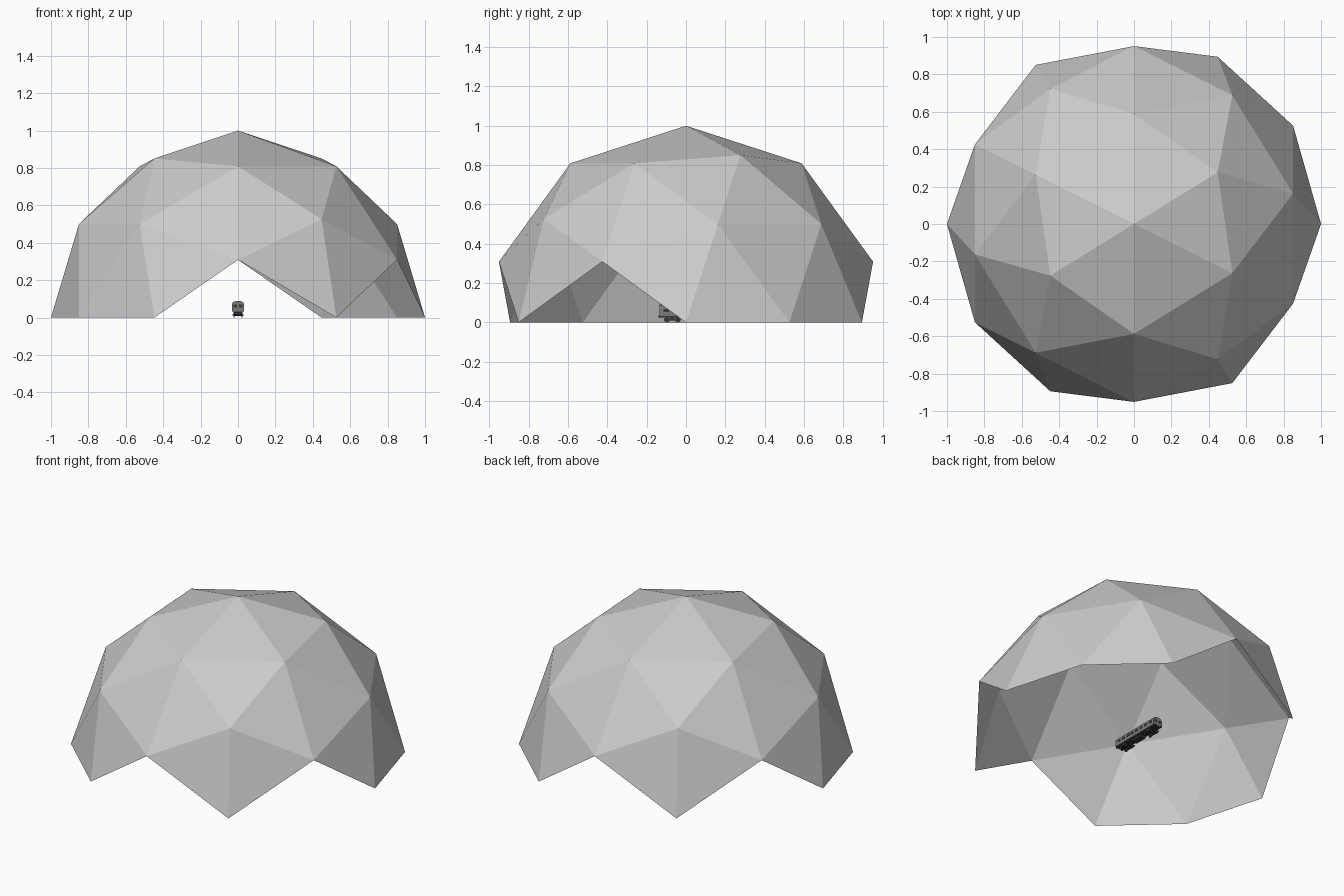
import bpy, bmesh, math
from mathutils import Matrix, Vector

if "Cube" in bpy.data.objects:
    bpy.data.objects.remove(bpy.data.objects["Cube"])


def material(name, v):
    m = bpy.data.materials.new(name)
    m.diffuse_color = (v, v, v, 1)
    m.use_nodes = True
    m.node_tree.nodes["Principled BSDF"].inputs["Base Color"].default_value = m.diffuse_color
    return m


GREY = material("light grey", 0.6)
BODY = material("mid grey", 0.2)
DARK = material("dark grey", 0.04)


def finish(name, bm, mat):
    me = bpy.data.meshes.new(name)
    bm.to_mesh(me)
    bm.free()
    me.materials.append(mat)
    ob = bpy.data.objects.new(name, me)
    bpy.context.collection.objects.link(ob)
    return ob


def boxes(name, items, mat):
    """Each item is (centre, size)."""
    bm = bmesh.new()
    for c, s in items:
        bmesh.ops.create_cube(bm, size=1, matrix=Matrix.Translation(c) @ Matrix.Diagonal((*s, 1)))
    finish(name, bm, mat)


def hull(points):
    bm = bmesh.new()
    for p in points:
        bm.verts.new(p)
    bmesh.ops.convex_hull(bm, input=bm.verts[:])
    return bm


# Dome: upper part of a once-divided icosahedron standing on an edge midpoint
phi = (1 + math.sqrt(5)) / 2
pts = []
for s in (1, -1):
    for t in (phi, -phi):
        pts += [Vector((s, 0, t)), Vector((t, s, 0)), Vector((0, t, s))]
ico = hull(pts)
turn = Matrix.Rotation(math.atan(1 / phi), 3, 'Z')
pts = [v.co for v in ico.verts] + [(e.verts[0].co + e.verts[1].co) / 2 for e in ico.edges]
dome = hull([turn @ p.normalized() for p in pts])
ico.free()
low = [f for f in dome.faces if min(v.co.z for v in f.verts) < -0.001]
bmesh.ops.delete(dome, geom=low, context='FACES')
finish("dome_shell", dome, GREY)

# Small rail coach under the dome: arched section run along y
Y0, Y1 = -0.135, 0.22
MID = (Y0 + Y1) / 2
half = 0.032
section = [(-half, 0.032), (half, 0.032), (half, 0.072)]
section += [(half * math.cos(a), 0.072 + 0.018 * math.sin(a))
            for a in [math.pi * k / 8 for k in range(1, 8)]]
section += [(-half, 0.072)]
bm = bmesh.new()
face = bm.faces.new([bm.verts.new((x, Y0, z)) for x, z in section])
ext = bmesh.ops.extrude_face_region(bm, geom=[face])
bmesh.ops.translate(bm, vec=(0, Y1 - Y0, 0),
                    verts=[g for g in ext["geom"] if isinstance(g, bmesh.types.BMVert)])
if not face.is_valid or not any(f.calc_center_median().y < Y0 + 1e-4 for f in bm.faces):
    bmesh.ops.holes_fill(bm, edges=bm.edges[:])
bmesh.ops.recalc_face_normals(bm, faces=bm.faces[:])
finish("coach_body", bm, BODY)

# Windows along both sides and at both ends
panes = [((s * half, MID + (k - 3.5) * 0.041, 0.060), (0.002, 0.027, 0.016))
         for s in (-1, 1) for k in range(8)]
panes += [((s * 0.015, y, 0.063), (0.018, 0.002, 0.016)) for s in (-1, 1) for y in (Y0, Y1)]
boxes("coach_windows", panes, DARK)

# Underframe, bogie frames and buffers
BOGIES = (MID - 0.112, MID + 0.112)
under = [((0, MID, 0.029), (0.05, Y1 - Y0 - 0.01, 0.006)), ((0, MID, 0.02), (0.04, 0.08, 0.014))]
for y in BOGIES:
    under += [((s * 0.027, y, 0.015), (0.005, 0.085, 0.009)) for s in (-1, 1)]
    under += [((0, y, 0.02), (0.05, 0.018, 0.012))]
under += [((s * 0.02, y, 0.03), (0.008, 0.012, 0.008)) for s in (-1, 1) for y in (Y0, Y1)]
boxes("coach_underframe", under, DARK)

# Wheels and axles
bm = bmesh.new()
spin = Matrix.Rotation(math.pi / 2, 4, 'Y')
for y in BOGIES:
    for d in (-0.027, 0.027):
        for x, r, w in ((-0.021, 0.0125, 0.005), (0.021, 0.0125, 0.005), (0, 0.003, 0.04)):
            bmesh.ops.create_cone(bm, cap_ends=True, segments=16, radius1=r, radius2=r, depth=w,
                                  matrix=Matrix.Translation((x, y + d, 0.0125)) @ spin)
finish("coach_wheels", bm, DARK)
